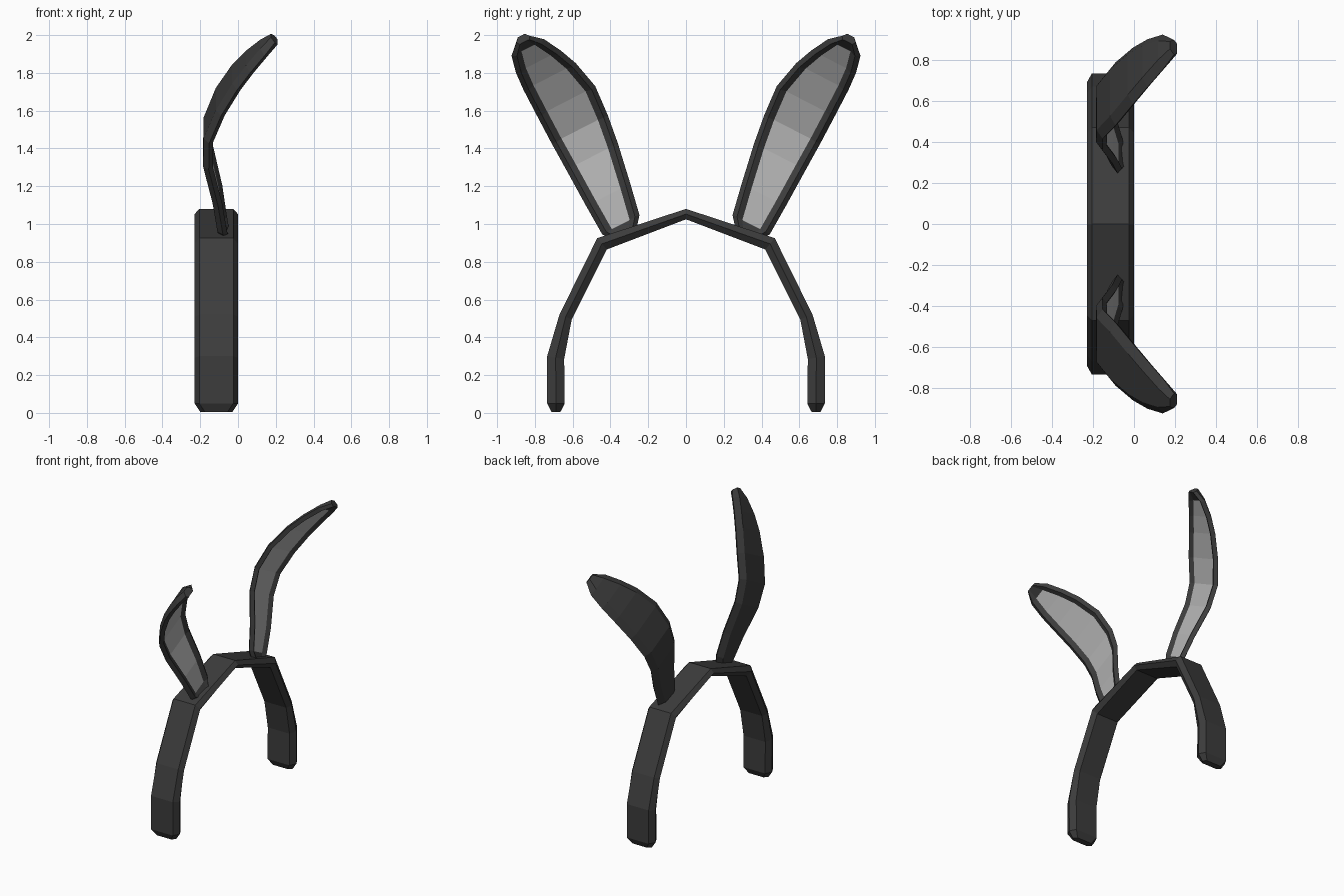
import bpy
import bmesh
from mathutils import Vector

cube = bpy.data.objects.get("Cube")
if cube:
    bpy.data.objects.remove(cube, do_unlink=True)


def material(name, value):
    mat = bpy.data.materials.new(name)
    mat.use_nodes = True
    color = (value, value, value, 1)
    mat.diffuse_color = color
    bsdf = mat.node_tree.nodes["Principled BSDF"]
    bsdf.inputs["Base Color"].default_value = color
    bsdf.inputs["Roughness"].default_value = 0.8
    return mat


BLACK = material("charcoal black", 0.045)
GREY = material("light grey", 0.45)


def loft(name, rings, mats, is_second=lambda row, col: False):
    """Skin a list of equal point rings and cap both ends."""
    bm = bmesh.new()
    rows = [[bm.verts.new(p) for p in ring] for ring in rings]
    n = len(rows[0])
    for i in range(len(rows) - 1):
        for j in range(n):
            k = (j + 1) % n
            face = bm.faces.new((rows[i][j], rows[i][k], rows[i + 1][k], rows[i + 1][j]))
            face.material_index = int(is_second(i, j))
    bm.faces.new(rows[0])
    bm.faces.new(rows[-1])
    bmesh.ops.recalc_face_normals(bm, faces=bm.faces)
    mesh = bpy.data.meshes.new(name)
    bm.to_mesh(mesh)
    bm.free()
    for mat in mats:
        mesh.materials.append(mat)
    obj = bpy.data.objects.new(name, mesh)
    bpy.context.collection.objects.link(obj)
    return obj


# Headband: hexagonal section swept along an arch (outer y, z, inner y, z, half width)
half_arch = [
    (0, 1.08, 0, 1.025, 0.115),
    (0.47, 0.925, 0.42, 0.865, 0.115),
    (0.67, 0.52, 0.605, 0.495, 0.115),
    (0.735, 0.30, 0.645, 0.285, 0.115),
    (0.735, 0.05, 0.642, 0.05, 0.115),
    (0.712, 0.005, 0.665, 0.005, 0.085),
]
arch = [(-a, b, -c, d, w) for a, b, c, d, w in reversed(half_arch[1:])] + half_arch
band_rings = []
for oy, oz, iy, iz, w in arch:
    my, mz = (oy + iy) / 2, (oz + iz) / 2
    section = [(-w + 0.025, oy, oz), (w - 0.025, oy, oz), (w, my, mz),
               (w - 0.025, iy, iz), (-w + 0.025, iy, iz), (-w, my, mz)]
    band_rings.append([Vector((x - 0.115, y, z)) for x, y, z in section])
loft("headband", band_rings, [BLACK])

# Ears: stations of length, forward bend, inner edge, outer edge
stations = [
    (-0.015, -0.07, -0.095, 0.06),
    (0.03, -0.08, -0.132, 0.09),
    (0.2, -0.105, -0.165, 0.097),
    (0.42, -0.155, -0.204, 0.103),
    (0.58, -0.153, -0.225, 0.108),
    (0.745, -0.09, -0.236, 0.11),
    (0.9, -0.005, -0.2, 0.111),
    (1.0, 0.065, -0.158, 0.105),
    (1.09, 0.14, -0.108, 0.085),
    (1.14, 0.195, -0.05, 0.03),
]
last = len(stations) - 1


def ear(name, side):
    along = Vector((0, 0.457 * side, 0.889))
    across = Vector((0, 0.889 * side, -0.457))
    base = Vector((0, 0.35 * side, 0.96))
    rings = []
    for i, (t, x, left, right) in enumerate(stations):
        before, after = stations[max(i - 1, 0)], stations[min(i + 1, last)]
        slope = Vector((after[0] - before[0], after[1] - before[1])).normalized()
        normal = Vector((slope.x, 0, 0)) - along * slope.y
        center = base + along * t + Vector((x, 0, 0))
        width = right - left
        rim, lip, back = [min(v, width * f) for v, f in ((0.058, 0.3), (0.025, 0.15), (0.045, 0.25))]
        floor = 0.02 if i in (0, last) else 0.004
        section = [(left, 0), (left + lip, 0.022), (left + rim, floor),
                   (right - rim, floor), (right - lip, 0.022), (right, 0),
                   (right - back, -0.03), (left + back, -0.03)]
        rings.append([center + across * s + normal * d for s, d in section])
    # The recessed strip between the rims takes the light colour
    loft(name, rings, [BLACK, GREY], lambda i, j: j == 2 and 0 < i < last - 1)


ear("left_side_ear", 1)
ear("right_side_ear", -1)
